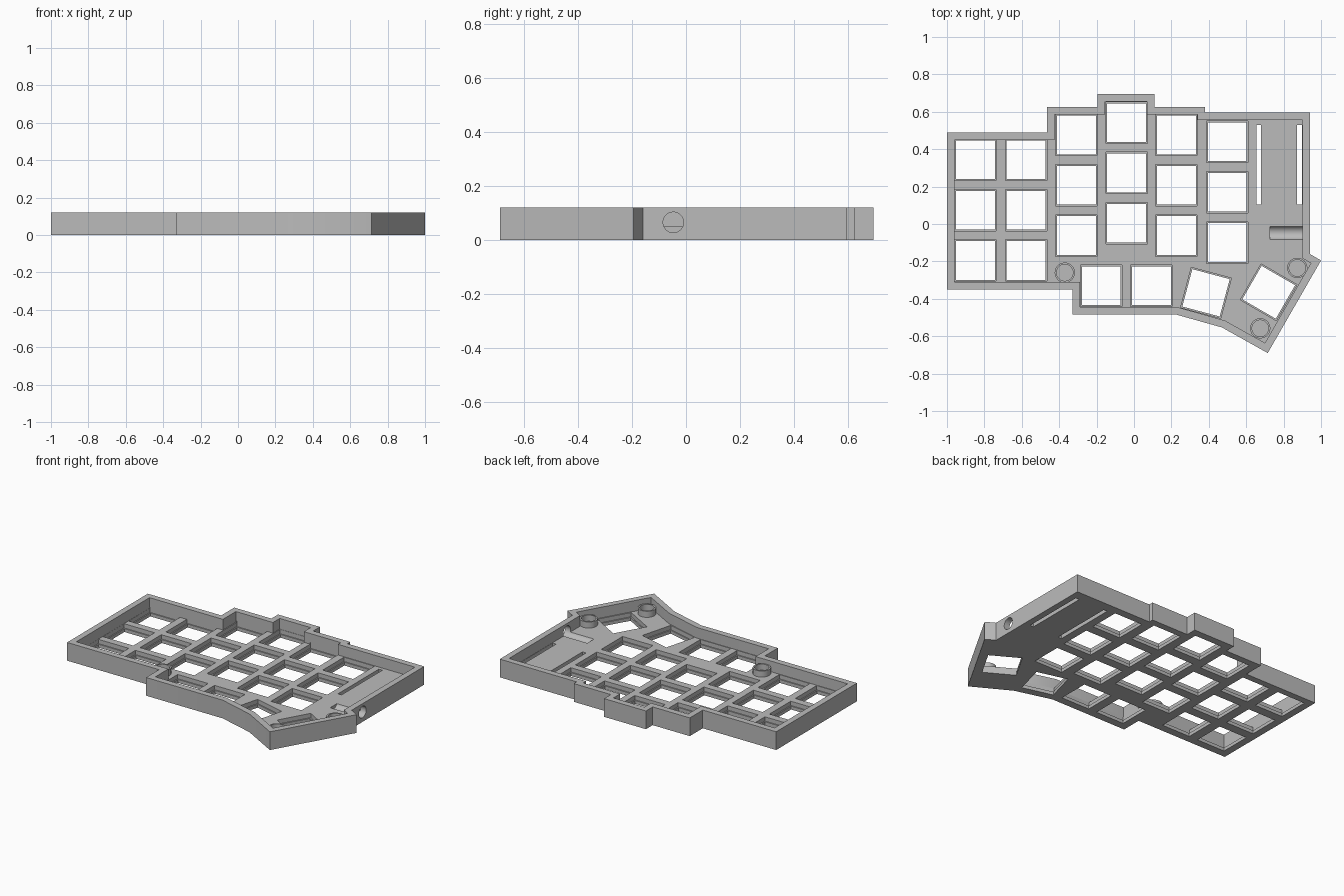
import bpy, bmesh
from math import radians, pi
from mathutils import Vector, Matrix

cube = bpy.data.objects.get("Cube")
if cube:
    bpy.data.objects.remove(cube, do_unlink=True)

HEIGHT, FLOOR, LIP, WALL = 0.12, 0.05, 0.022, 0.04
KEY, CLEARANCE = 0.207, 0.222

grey = bpy.data.materials.new("mid_grey")
grey.use_nodes = True
grey.diffuse_color = (0.5, 0.5, 0.5, 1)
grey.node_tree.nodes["Principled BSDF"].inputs["Base Color"].default_value = grey.diffuse_color


def make_object(name, bm):
    bmesh.ops.recalc_face_normals(bm, faces=bm.faces)
    mesh = bpy.data.meshes.new(name)
    bm.to_mesh(mesh)
    bm.free()
    mesh.materials.append(grey)
    obj = bpy.data.objects.new(name, mesh)
    bpy.context.collection.objects.link(obj)
    return obj


def add_prism(bm, points, z0, z1):
    face = bm.faces.new([bm.verts.new((p[0], p[1], z0)) for p in points])
    top = bmesh.ops.extrude_face_region(bm, geom=[face])["geom"]
    moved = [v for v in top if isinstance(v, bmesh.types.BMVert)]
    bmesh.ops.translate(bm, verts=moved, vec=(0, 0, z1 - z0))


def rectangle(x, y, w, d, angle=0):
    turn = Matrix.Rotation(radians(angle), 2)
    corners = [(-1, -1), (1, -1), (1, 1), (-1, 1)]
    return [Vector((x, y)) + turn @ Vector((i * w / 2, j * d / 2)) for i, j in corners]


def inset(points, dist):
    """Parallel inward offset of a clockwise outline."""
    pts = [Vector(p) for p in points]
    result = []
    for i, p in enumerate(pts):
        a = (p - pts[i - 1]).normalized()
        b = (pts[(i + 1) % len(pts)] - p).normalized()
        na, nb = Vector((a.y, -a.x)), Vector((b.y, -b.x))
        result.append(p + (na + nb) * dist / (1 + na.dot(nb)))
    return result


def cut(target, cutter):
    cutter.hide_render = True
    mod = target.modifiers.new("cut", 'BOOLEAN')
    mod.operation, mod.solver, mod.object = 'DIFFERENCE', 'EXACT', cutter
    bpy.context.view_layer.objects.active = target
    bpy.ops.object.modifier_apply(modifier=mod.name)
    bpy.data.objects.remove(cutter, do_unlink=True)


# Case outline, clockwise from the back right corner
outline = [(-1, 0.49), (-0.465, 0.49), (-0.465, 0.625), (-0.195, 0.625),
           (-0.195, 0.695), (0.11, 0.695), (0.11, 0.625), (0.38, 0.625),
           (0.38, 0.595), (0.94, 0.595), (0.94, -0.16), (1, -0.195),
           (0.715, -0.69), (0.47, -0.553), (0.228, -0.485), (-0.33, -0.485),
           (-0.33, -0.35), (-1, -0.35)]
bm = bmesh.new()
add_prism(bm, outline, 0, HEIGHT)
case = make_object("case_tray", bm)

# Open interior
bm = bmesh.new()
add_prism(bm, inset(outline, WALL), FLOOR, HEIGHT + 0.1)
cut(case, make_object("interior_cutter", bm))

# Key openings: staggered columns of three plus the thumb row
columns = [(-0.848, 0.343), (-0.577, 0.343), (-0.308, 0.476),
           (-0.04, 0.542), (0.227, 0.476), (0.498, 0.439)]
keys = [(x, y - row * 0.269, 0) for x, y in columns for row in range(3)]
keys += [(-0.175, -0.33, 0), (0.093, -0.33, 0), (0.385, -0.368, -15), (0.72, -0.365, -30)]

bm = bmesh.new()
for x, y, angle in keys:
    add_prism(bm, rectangle(x, y, KEY, KEY, angle), -0.05, FLOOR + 0.03)
# Two long pin slots
for x in (0.667, 0.885):
    add_prism(bm, rectangle(x, 0.318, 0.026, 0.425), -0.05, FLOOR + 0.03)
cut(case, make_object("key_cutter", bm))

# Wider recess above the lip of every key opening
bm = bmesh.new()
for x, y, angle in keys:
    add_prism(bm, rectangle(x, y, CLEARANCE, CLEARANCE, angle), LIP, FLOOR + 0.01)
cut(case, make_object("recess_cutter", bm))

# Round socket through the side wall, grooving the floor
bm = bmesh.new()
bmesh.ops.create_cone(bm, cap_ends=True, segments=48, radius1=0.038, radius2=0.038, depth=0.3,
                      matrix=Matrix.Translation((0.878, -0.047, 0.065)) @ Matrix.Rotation(pi / 2, 4, 'Y'))
cut(case, make_object("socket_cutter", bm))

# Hollow round bosses on the floor
for i, (x, y) in enumerate([(-0.37, -0.26), (0.873, -0.235), (0.675, -0.558)]):
    bm = bmesh.new()
    bmesh.ops.create_cone(bm, cap_ends=True, segments=40, radius1=0.054, radius2=0.054,
                          depth=0.045, matrix=Matrix.Translation((x, y, FLOOR + 0.0175)))
    boss = make_object(f"boss_{i + 1}", bm)
    bm = bmesh.new()
    bmesh.ops.create_cone(bm, cap_ends=True, segments=40, radius1=0.044, radius2=0.044,
                          depth=0.1, matrix=Matrix.Translation((x, y, FLOOR + 0.051)))
    cut(boss, make_object("boss_cutter", bm))

# Smooth the round parts, keep edges sharp
for obj in [o for o in bpy.context.scene.objects if o.name.startswith(("case", "boss"))]:
    bpy.ops.object.select_all(action='DESELECT')
    obj.select_set(True)
    bpy.context.view_layer.objects.active = obj
    bpy.ops.object.shade_smooth_by_angle(angle=radians(30))
    bpy.ops.object.select_all(action='DESELECT')
